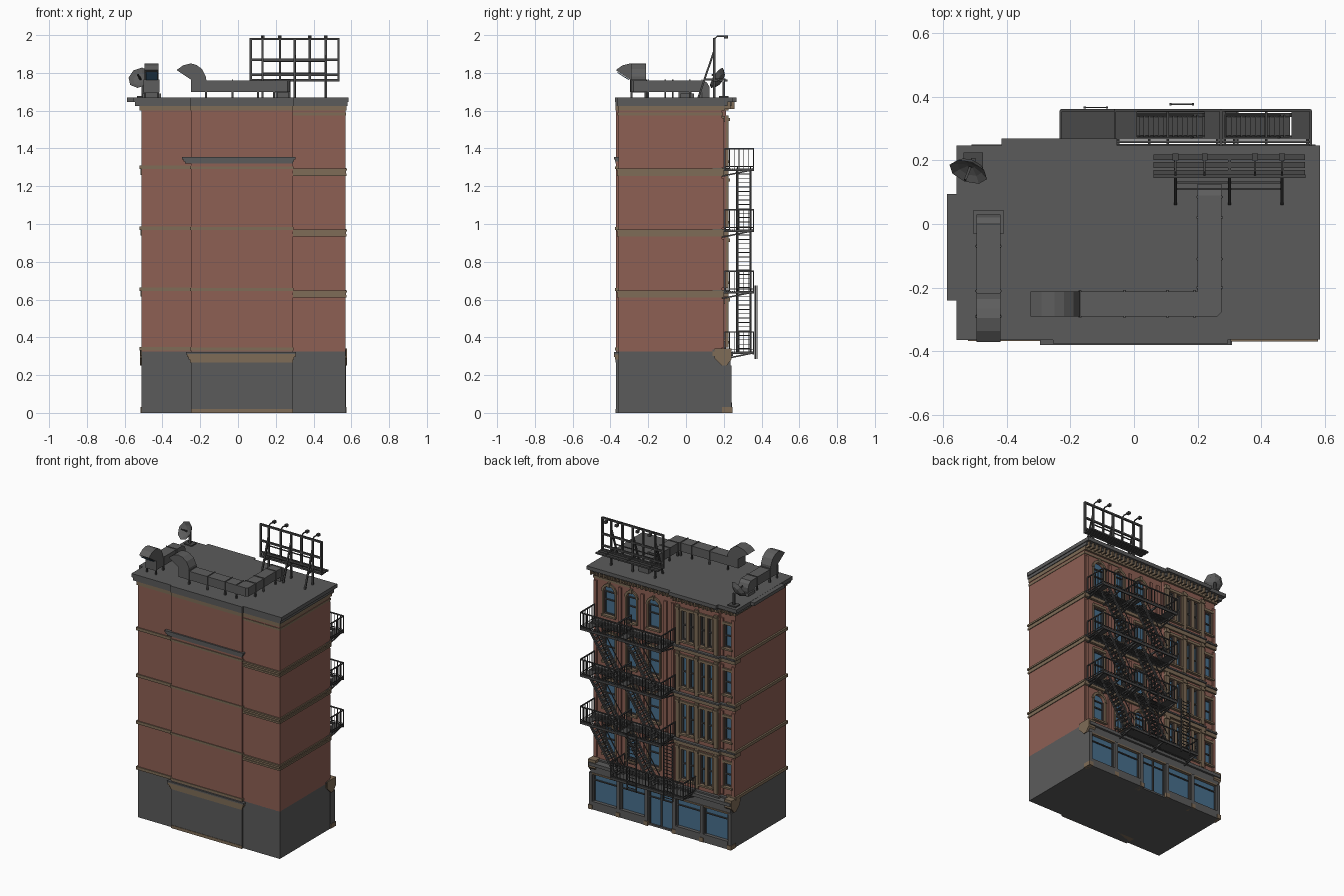
import bpy, bmesh, math
from mathutils import Vector

if "Cube" in bpy.data.objects:
    bpy.data.objects.remove(bpy.data.objects["Cube"])

def mat(name, r, g, b):
    m = bpy.data.materials.new(name)
    m.diffuse_color = (r, g, b, 1)
    m.use_nodes = True
    m.node_tree.nodes["Principled BSDF"].inputs["Base Color"].default_value = m.diffuse_color
    return m

BRICK = mat("brick", 0.27, 0.115, 0.088)
STONE = mat("grey_stone", 0.105, 0.105, 0.105)
TAN = mat("tan_trim", 0.21, 0.15, 0.095)
IRON = mat("dark_iron", 0.065, 0.065, 0.065)
GLASS = mat("blue_glass", 0.065, 0.16, 0.27)
METAL = mat("duct_metal", 0.11, 0.11, 0.11)
BLIND = mat("window_blind", 0.14, 0.12, 0.10)
parts = {}

def bm_of(part, m):
    return parts.setdefault(part, (bmesh.new(), m))[0]

def prism(part, m, pts, axis, lo, hi):
    """Extrude a 2D outline along one axis."""
    bm = bm_of(part, m)
    f = {'z': lambda u, v, w: (u, v, w), 'y': lambda u, v, w: (u, w, v), 'x': lambda u, v, w: (w, u, v)}[axis]
    a = [bm.verts.new(f(u, v, lo)) for u, v in pts]
    b = [bm.verts.new(f(u, v, hi)) for u, v in pts]
    bm.faces.new(a)
    bm.faces.new(b[::-1])
    for i in range(len(a)):
        j = (i + 1) % len(a)
        bm.faces.new((a[j], a[i], b[i], b[j]))

def box(part, m, x0, x1, y0, y1, z0, z1):
    prism(part, m, [(x0, y0), (x1, y0), (x1, y1), (x0, y1)], 'z', z0, z1)

def bar(part, m, p, q, r=0.003):
    """Square rod between two points."""
    bm, p, q = bm_of(part, m), Vector(p), Vector(q)
    d = (q - p).normalized()
    s = d.cross(Vector((0, 0, 1)) if abs(d.z) < 0.9 else Vector((0, 1, 0))).normalized()
    t = d.cross(s)
    ring = [[bm.verts.new(c + (s * i + t * j) * r) for i, j in ((1, 1), (-1, 1), (-1, -1), (1, -1))] for c in (p, q)]
    bm.faces.new(ring[0])
    bm.faces.new(ring[1][::-1])
    for i in range(4):
        j = (i + 1) % 4
        bm.faces.new((ring[0][j], ring[0][i], ring[1][i], ring[1][j]))

YB, YBAY = 0.19, 0.212           # rear facade and projecting bay planes

def outline(l, r, f, b):
    """Building footprint grown by left, right, front and rear amounts."""
    e = b * 0.3
    return [(-.51 - l, -.36 - f), (-.25 - f, -.36 - f), (-.25 - f, -.37 - f), (.29 + f, -.37 - f),
            (.29 + f, -.358 - f), (.57 + r, -.358 - f), (.57 + r, YB + b), (-.07 + e, YB + b),
            (-.07 + e, YBAY + b), (-.40 - e, YBAY + b), (-.40 - e, YB + b), (-.51 - l, YB + b)]

# Main masses: brick tower, stone ground floor, stepped cornice, roof slab
prism("brick_walls", BRICK, outline(0, 0, 0, 0), 'z', 0.325, 1.63)
prism("ground_floor", STONE, outline(0, 0, 0, 0), 'z', 0, 0.326)
prism("frieze", TAN, outline(.012, .004, .002, .014), 'z', 1.60, 1.626)
prism("cornice_lower", STONE, outline(.035, .009, .004, .03), 'z', 1.625, 1.645)
prism("roof_slab", STONE, outline(.047, .015, .005, .056), 'z', 1.645, 1.67)
box("roof_slab", STONE, -.587, -.4, -.24, .095, 1.647, 1.669)
for i in range(34):              # cornice brackets
    x = -.5 + i * .0322
    y = YBAY if -.4 < x < -.07 else YB
    box("cornice_brackets", TAN, x - .005, x + .005, y, y + .045, 1.61, 1.646)

# Belt courses on every floor and each wall
for z in (.33, .645, .968, 1.29):
    box("belt_courses", TAN, -.522, -.25, -.367, -.3, z, z + .02)
    box("belt_courses", TAN, -.522, -.45, -.36, YB + .01, z, z + .02)
    box("belt_courses", TAN, -.255, .295, -.375, -.3, z, z + .015)
    if z > .4:
        for a, b, o in ((-.035, -.022, .004), (-.022, -.008, 0), (-.008, .004, .007)):
            box("belt_courses", TAN, .292, .571 + o, -.362 - o, YB + .008, z + a, z + b)
    for x0, x1, y in ((-.515, .573, YB), (-.41, -.06, YBAY)):
        box("facade_courses", TAN, x0, x1, y - .05, y + .012, z - .03, z - .004)
        box("facade_ledges", STONE, x0, x1, y - .05, y + .02, z - .004, z + .006)
box("belt_courses", TAN, .292, .573, -.362, YB + .005, 1.575, 1.59)

# Blank front wall: two ledges and the plinth
for k in range(3):
    e = .008 * k
    box("front_upper_ledge", STONE, -.28 - e, .29 + e * .9, -.372 - e * .5, -.3, 1.32 + .011 * k, 1.332 + .011 * k)
    box("front_lower_ledge", STONE if k == 5 else TAN, -.255 - e, .29 + e * .9, -.372 - e * .5, -.3, .268 + .014 * k, .283 + .014 * k)
box("front_ledge_cap", STONE, -.275, .308, -.38, -.3, .31, .322)
box("front_plinth", TAN, -.25, .29, -.373, -.3, 0, .02)

# Windows cut into the rear facade
def window(x, z0, w, h, y, arch=False, pane=("window_glass", GLASS)):
    r, zt = w / 2, z0 + h
    pts = [(x - r, z0), (x + r, z0)]
    arc = [math.pi * k / 8 for k in range(9)]
    if arch:
        zs = zt - r
        pts += [(x + r * math.cos(a), zs + r * math.sin(a)) for a in arc]
        for a, b in zip(arc, arc[1:]):
            prism("arch_trim", TAN, [(x + q * math.cos(t), zs + q * math.sin(t)) for q, t in
                  ((r, a), (r + .016, a), (r + .016, b), (r, b))], 'y', y - .003, y + .01)
        box("keystones", TAN, x - .007, x + .007, y, y + .016, zt - .004, zt + .026)
    else:
        pts += [(x + r, zt), (x - r, zt)]
        box("window_lintels", TAN, x - r - .01, x + r + .01, y - .002, y + .012, zt, zt + .018)
        zs = zt
    prism("window_cutter", BRICK, pts, 'y', y - .018, y + .02)
    prism(*pane, pts, 'y', y - .02, y - .014)
    box("window_sills", TAN, x - r - .012, x + r + .012, y - .01, y + .018, z0 - .012, z0)
    for s in (-1, 1):
        cx = x + s * (r - .004)
        box("window_frames", IRON, cx - .004, cx + .004, y - .016, y - .004, z0, zs)
        cx = x + s * (r + .006)
        box("window_jambs", TAN, cx - .006, cx + .006, y - .002, y + .007, z0, zs)
    for z in (z0 + .004, (z0 + zt) / 2, zs - .004):
        box("window_frames", IRON, x - r, x + r, y - .016, y - .006, z - .004, z + .004)

for n, z in enumerate((.345, .66, .98, 1.30)):
    for x in (.45, .28, .11):
        window(x, z + .045, .085 if x != .28 else .07, .19 + .01 * (n == 3), YB, n in (0, 3))
    window(-.455, z + .06, .055, .16, YB)
    for x in (-.135, -.193, -.277, -.335):
        window(x, z + .035, .036, .205, YBAY, False, ("bay_blinds", BLIND) if n == 3 else ("window_glass", GLASS))
    for x in (-.09, -.235, -.382):
        box("bay_pilasters", TAN, x - .013, x + .013, YBAY - .01, YBAY + .014, z, z + .275)
        box("bay_pilaster_caps", TAN, x - .017, x + .017, YBAY - .01, YBAY + .02, z + .245, z + .262)
    for x in (.555, .365, .195, .02, -.035, -.498, -.413):
        box("brick_pilasters", BRICK, x - .011, x + .011, YB - .01, YB + .01, z, z + .26)

# Shop front: five bays, centre one a recessed entrance
box("shop_core", STONE, -.51, .57, .1, .215, 0, .26)
box("shop_sign_band", STONE, -.505, .565, .1, .235, .245, .30)
box("shop_cornice", STONE, -.51, .57, .1, .25, .30, .322)
box("shop_band_trim", TAN, -.505, .565, .1, .24, .24, .25)
xs = [-.5 + .212 * i for i in range(6)]
for i, x in enumerate(xs):
    box("shop_pillars", STONE, x - .012, x + .012, .19, .242, 0, .25)
    box("shop_pillar_bases", TAN, x - .015, x + .015, .19, .247, 0, .03)
    if i < 5:
        a, b, door = x + .012, x + .2, i == 2
        box("shop_glass", GLASS, a, b, .2, .219, .012 if door else .055, .24)
        box("shop_base", TAN if door else STONE, a, b, .2, .243 if not door else .23, 0, .012 if door else .055)
        for xx in (a + .005, (a + b) / 2, b - .005) if door else (a + .005, b - .005):
            box("shop_frames", TAN if door else IRON, xx - .005, xx + .005, .2, .228, .01, .24)
        box("shop_transoms", IRON, a, b, .2, .227, .195, .202)
for x in (-.49, .55):
    prism("corner_blocks", TAN, [(.15, .34), (.242, .34), (.242, .285), (.215, .25), (.19, .25), (.15, .29)], 'x', x - .028, x + .028)

# Fire escapes: landings with railings, brackets and stacked stairs
def railing(p, q, z):
    p, q = Vector((*p, z)), Vector((*q, z))
    n = max(2, round((q - p).length / .024))
    up = Vector((0, 0, .11))
    bar("fire_escape_railings", IRON, p + up, q + up, .0035)
    bar("fire_escape_railings", IRON, p + up * .15, q + up * .15, .002)
    for k in range(n + 1):
        c = p.lerp(q, k / n)
        bar("fire_escape_railings", IRON, c, c + up, .003 if k in (0, n) else .0018)

def landing(x0, x1, z, wells):
    for k in range(7):           # inner walkway slats
        y = .2 + k * .011
        box("fire_escape_landings", IRON, x0, x1, y, y + .008, z, z + .006)
    solid = [x0] + [v for w in wells for v in w] + [x1]
    for a, b in zip(solid[::2], solid[1::2]):
        box("fire_escape_landings", IRON, a, b, .27, .36, z, z + .006)
    for y in (.2, .356):
        box("fire_escape_beams", IRON, x0, x1, y - .004, y + .004, z - .008, z + .008)
    for x in (x0 + .01, (x0 + x1) / 2, x1 - .01):
        bar("fire_escape_brackets", IRON, (x, .19, z - .035), (x, .358, z), .004)
        bar("fire_escape_brackets", IRON, (x, .19, z - .003), (x, .358, z - .003), .004)
    railing((x0, .357), (x1, .357), z)
    for x in (x0, x1):
        railing((x, .205), (x, .357), z)

levels = (.318, .64, .965, 1.288)
wellA, wellB = (.285, .495), (.01, .222)
landing(-.23, .325, levels[0], [])
for lo, hi in zip(levels, levels[1:]):
    landing(.275, .555, hi, [wellA])
    landing(-.06, .272, hi, [wellB])
    for x0, x1 in (wellA, wellB):
        for y in (.272, .342):
            bar("stair_stringers", IRON, (x0, y, lo), (x1, y, hi), .006)
            bar("stair_handrails", IRON, (x0, y, lo + .07), (x1 - .035, y, hi + .016), .0025)
        for k in range(1, 14):
            x, z = x0 + (x1 - x0) * k / 14, lo + (hi - lo) * k / 14
            box("stair_treads", IRON, x - .01, x + .01, .272, .342, z - .002, z + .002)
for x, y in ((.15, .376), (-.12, .366)):      # drop ladders
    for s in (-.035, .035):
        bar("drop_ladders", IRON, (x + s, y, .285), (x + s, y, .675), .0035)
    for k in range(16):
        bar("drop_ladders", IRON, (x - .035, y, .3 + k * .024), (x + .035, y, .3 + k * .024), .002)

# Roof ducts with curved hoods
hood = [(-.25, 1.70), (-.17, 1.70), (-.17, 1.78), (-.19, 1.82), (-.22, 1.842), (-.25, 1.85), (-.29, 1.84), (-.325, 1.815), (-.25, 1.765)]
prism("long_duct_hood", METAL, hood, 'y', -.29, -.212)
prism("short_duct_hood", METAL, [(u - .046, v) for u, v in hood], 'x', -.495, -.42)
prism("hood_mouth", GLASS, [(-.362, 1.805), (-.302, 1.766), (-.304, 1.762), (-.364, 1.801)], 'x', -.488, -.427)
prism("long_duct", METAL, [(-.18, -.29), (.262, -.29), (.275, -.277), (.275, .09), (.2, .09), (.2, -.212), (-.18, -.212)], 'z', 1.70, 1.76)
prism("duct_end", METAL, [(.09, 1.70), (.09, 1.76), (.11, 1.75), (.125, 1.725), (.125, 1.668), (.07, 1.668), (.07, 1.70)], 'x', .2, .275)
prism("short_duct", METAL, [(-.22, 1.70), (-.22, 1.76), (0, 1.76), (.02, 1.745), (.03, 1.72), (.03, 1.668), (-.04, 1.668), (-.04, 1.70)], 'x', -.495, -.42)
box("duct_base", METAL, -.505, -.408, -.03, .042, 1.668, 1.69)
for x in (-.17, -.03, .105, .19):             # flanges and legs
    box("duct_flanges", METAL, x - .003, x + .003, -.294, -.208, 1.696, 1.764)
    for y in (-.288, -.214):
        bar("duct_legs", IRON, (x, y, 1.665), (x, y, 1.70), .005)
for x0, x1, ys in ((.2, .275, (-.2, -.11, .02, .085)), (-.495, -.42, (-.29, -.21, -.07))):
    for y in ys:
        box("duct_flanges", METAL, x0 - .004, x1 + .004, y - .003, y + .003, 1.696, 1.764)
        for x in (x0 + .003, x1 - .003):
            bar("duct_legs", IRON, (x, y, 1.665), (x, y, 1.70), .005)

# Satellite dish
bm = bm_of("satellite_dish", METAL)
c, n = Vector((-.515, .178, 1.765)), Vector((-.3, -.78, .5)).normalized()
rot = n.to_track_quat('Z', 'Y')
rings = [[bm.verts.new(c + rot @ Vector((r * math.cos(k * math.pi / 4), r * math.sin(k * math.pi / 4), h))) for k in range(8)]
         for r, h in ((.063, .018), (.04, .004), (.012, -.006), (.012, -.014), (.042, -.004))]
for a, b in zip(rings, rings[1:] + rings[:1]):
    for k in range(8):
        j = (k + 1) % 8
        bm.faces.new((a[k], a[j], b[j], b[k]))
bm.faces.new(rings[2])
bm.faces.new(rings[3])
bar("dish_feed", IRON, c, c + n * .05, .004)
bar("dish_mast", IRON, (-.505, .2, 1.665), (-.505, .2, 1.755), .007)
box("dish_foot", IRON, -.535, -.475, .175, .225, 1.668, 1.678)

# Billboard frame with catwalk, braces and lamps
for x in (.068, .13, .222, .30, .38, .465, .532):
    bar("billboard_posts", IRON, (x, .15, 1.755), (x, .15, 1.985), .006)
for z in (1.762, 1.79, 1.87, 1.98):
    bar("billboard_rails", IRON, (.065, .15, z), (.535, .15, z), .006)
for y in (.16, .185, .21):
    box("billboard_catwalk", IRON, .062, .537, y - .009, y + .009, 1.755, 1.765)
for x in (.13, .30, .465):
    bar("billboard_braces", IRON, (x, .15, 1.92), (x, .065, 1.668), .005)
    bar("billboard_braces", IRON, (x, .15, 1.668), (x, .15, 1.76), .006)
    bar("billboard_braces", IRON, (x, .1, 1.765), (x, .21, 1.765), .004)
for z, y in ((1.80, .11), (1.86, .13)):
    bar("billboard_braces", IRON, (.13, y, z), (.465, y, z), .003)
for x in (.13, .222, .38, .465):
    bar("billboard_lamps", IRON, (x, .15, 1.98), (x, .165, 1.994), .003)
    bar("billboard_lamps", IRON, (x, .165, 1.994), (x, .205, 1.994), .003)
    box("billboard_lamps", IRON, x - .009, x + .009, .2, .222, 1.982, 1.998)

# Turn every part into an object; cut the windows
objs = {}
for name, (bm, m) in parts.items():
    bmesh.ops.recalc_face_normals(bm, faces=bm.faces)
    me = bpy.data.meshes.new(name)
    bm.to_mesh(me)
    bm.free()
    me.materials.append(m)
    objs[name] = bpy.data.objects.new(name, me)
    bpy.context.collection.objects.link(objs[name])
cut = objs["brick_walls"].modifiers.new("window_openings", 'BOOLEAN')
cut.operation, cut.solver, cut.object = 'DIFFERENCE', 'EXACT', objs["window_cutter"]
objs["window_cutter"].hide_render = True
objs["window_cutter"].hide_viewport = True
